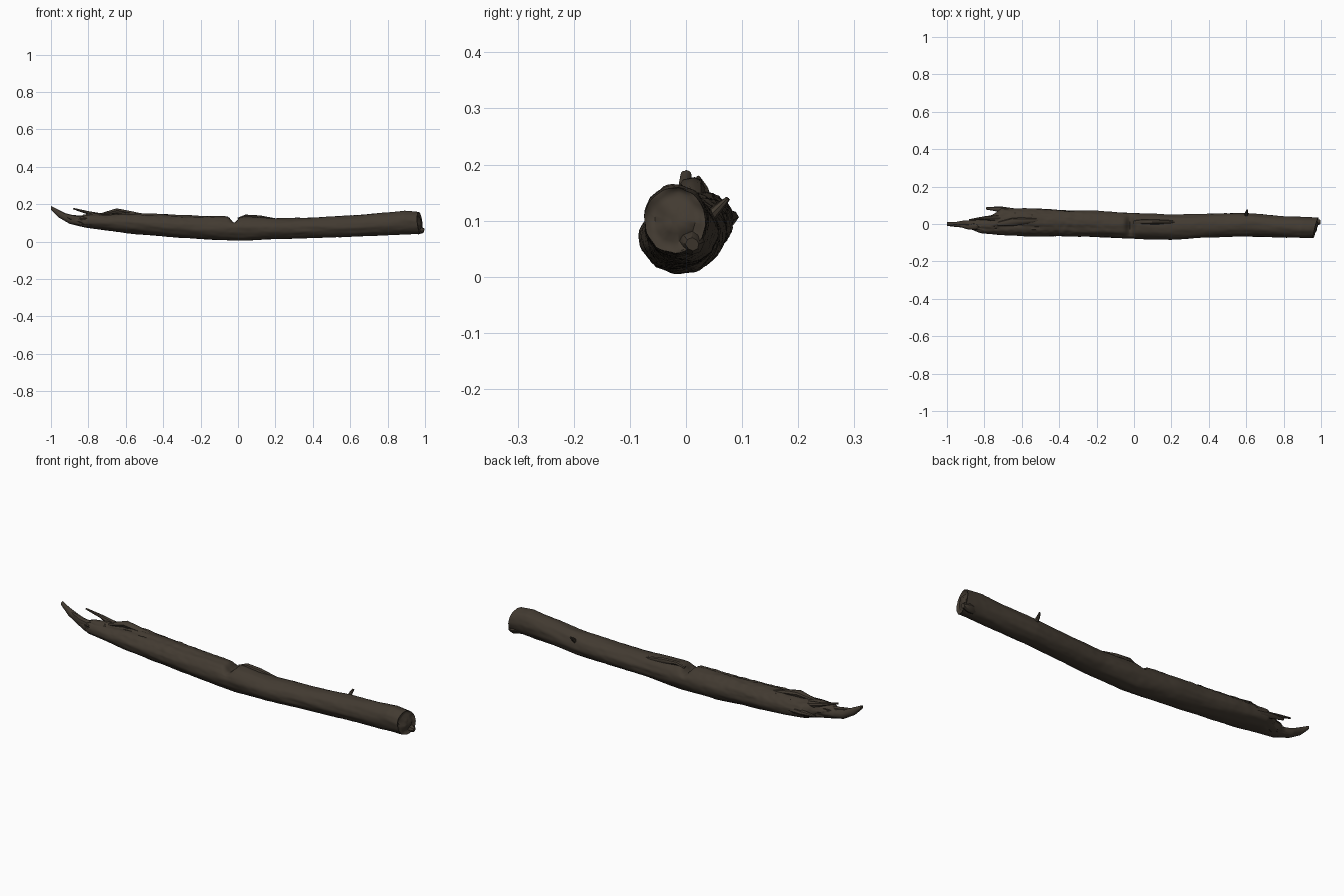
import bpy
import bmesh
import math
from mathutils import Vector, noise

cube = bpy.data.objects.get("Cube")
if cube:
    bpy.data.objects.remove(cube, do_unlink=True)

bark = bpy.data.materials.new("dark brown bark")
bark.use_nodes = True
bark_color = (0.055, 0.043, 0.031, 1)
bark.diffuse_color = bark_color
shader = bark.node_tree.nodes["Principled BSDF"]
shader.inputs["Base Color"].default_value = bark_color
shader.inputs["Roughness"].default_value = 0.9

# Outline stations of the log: x, front y, back y, bottom z, top z
stations = [
    (-1, -.01, .01, .17, .19),
    (-.96, -.015, .01, .13, .17),
    (-.9, -.02, .02, .095, .14),
    (-.85, -.035, .02, .083, .13),
    (-.82, -.05, .03, .076, .145),
    (-.75, -.055, .05, .066, .15),
    (-.71, -.06, .085, .06, .15),
    (-.6, -.065, .085, .045, .155),
    (-.4, -.065, .075, .028, .147),
    (-.2, -.07, .07, .013, .138),
    (0, -.078, .058, .005, .135),
    (.2, -.084, .05, .013, .125),
    (.4, -.072, .055, .019, .128),
    (.6, -.065, .058, .025, .14),
    (.8, -.072, .042, .034, .155),
    (.9, -.074, .038, .038, .165),
    (.99, -.074, .035, .042, .158),
]


def outline(x):
    """Interpolate the outline at x."""
    for a, b in zip(stations, stations[1:]):
        if x <= b[0]:
            t = (x - a[0]) / (b[0] - a[0])
            return [p + (q - p) * t for p, q in zip(a[1:], b[1:])]
    return stations[-1][1:]


def bump(x, centre, width):
    return math.exp(-((x - centre) / width) ** 2)


def finish(name, bm, angle):
    bmesh.ops.recalc_face_normals(bm, faces=bm.faces)
    mesh = bpy.data.meshes.new(name)
    bm.to_mesh(mesh)
    bm.free()
    mesh.materials.append(bark)
    obj = bpy.data.objects.new(name, mesh)
    bpy.context.collection.objects.link(obj)
    bpy.ops.object.select_all(action='DESELECT')
    obj.select_set(True)
    bpy.context.view_layer.objects.active = obj
    bpy.ops.object.shade_smooth_by_angle(angle=math.radians(angle))
    return obj


def skin(bm, rings):
    for a, b in zip(rings, rings[1:]):
        for i in range(len(a)):
            j = (i + 1) % len(a)
            bm.faces.new((a[i], a[j], b[j], b[i]))


def log_point(x, angle, scale=1):
    """Surface point with lengthwise bark ridges, decay and a notch."""
    y0, y1, z0, z1 = outline(x)
    c, s = math.cos(angle), math.sin(angle)
    top = max(0, s)
    size = min(1, (z1 - z0) / 0.1)
    ridge = noise.noise(Vector((x * 7, c * 3, s * 3)))
    fine = noise.noise(Vector((x * 30, c * 7, s * 7)))
    decay = top * max(0, min(1, -x * 2))
    r = scale * (1 + size * (0.05 * ridge + (0.02 + 0.08 * decay) * fine))
    # Stripped bark groove along the decayed top
    r -= 0.12 * decay * bump(angle, 1.9 + 0.3 * ridge, 0.13)
    y = (y0 + y1) / 2 + r * c * (y1 - y0) / 2
    z = (z0 + z1) / 2 + r * s * (z1 - z0) / 2
    z -= 0.035 * top ** 2 * bump(x, -0.02, 0.022)
    # Oblique broken face at the thick end
    near_end = max(0, (x - 0.85) / 0.14)
    x += near_end * (0.25 * (y - 0.035) - 0.1 * max(0, z - 0.06))
    # Ragged edge where the thin tongue begins
    x += 0.025 * fine * bump(x, -0.8, 0.06)
    return Vector((x, y, max(0.002, z)))


# Main log with a dished, rough cap
sides, steps = 48, 240
bm = bmesh.new()
rings = []
for k in range(steps + 1):
    x = -1 + 1.99 * k / steps
    rings.append([bm.verts.new(log_point(x, math.tau * i / sides))
                  for i in range(sides)])
for scale in (0.94, 0.84, 0.65, 0.4, 0.15):
    ring = []
    for i in range(sides):
        p = log_point(0.99, math.tau * i / sides, scale)
        rough = noise.noise(p * 35)
        p.x += 0.01 * (1 - scale) + 0.007 * rough - 0.012 * bump(scale, 0.7, 0.2)
        ring.append(bm.verts.new(p))
    rings.append(ring)
skin(bm, rings)
bm.faces.new(rings[0])
bm.faces.new(rings[-1])
finish("log", bm, 50)


def splinter(name, points, radii, flat=1):
    """Tapered rough sliver along a short path."""
    bm = bmesh.new()
    path = [Vector(p) for p in points]
    rings = []
    for k, (p, r) in enumerate(zip(path, radii)):
        d = path[min(k + 1, len(path) - 1)] - path[max(k - 1, 0)]
        q = d.to_track_quat('Z', 'Y')
        ring = []
        for i in range(8):
            a = math.tau * i / 8
            v = p + q @ Vector((r * math.cos(a), r * flat * math.sin(a), 0))
            ring.append(bm.verts.new(v + noise.noise_vector(v * 60) * r * 0.25))
        rings.append(ring)
    skin(bm, rings)
    bm.faces.new(rings[0])
    bm.faces.new(rings[-1])
    finish(name, bm, 40)


# Broken slivers and twigs
splinter("back_splinter", [(-.64, .066, .1), (-.72, .078, .105), (-.79, .083, .11)],
         (.02, .014, .006))
splinter("upper_splinter", [(-.72, .03, .13), (-.8, .032, .153), (-.88, .022, .176)],
         (.02, .009, .004))
splinter("tongue_splinter", [(-.82, -.01, .115), (-.89, -.015, .13), (-.95, -.005, .153)],
         (.022, .014, .005))
splinter("bark_flake", [(-.73, .0, .145), (-.65, .012, .164), (-.6, .015, .157), (-.5, .02, .14)],
         (.01, .022, .018, .01), 0.7)
splinter("bark_ridge", [(.0, .01, .12), (.04, .012, .132), (.12, .01, .126), (.22, .01, .112)],
         (.008, .012, .014, .008))
splinter("side_twig", [(.6, .035, .1), (.6, .06, .125), (.605, .075, .14)],
         (.012, .008, .004))
splinter("end_knob", [(.93, .0, .065), (.97, .01, .062), (.995, .012, .058)],
         (.022, .022, .012))
